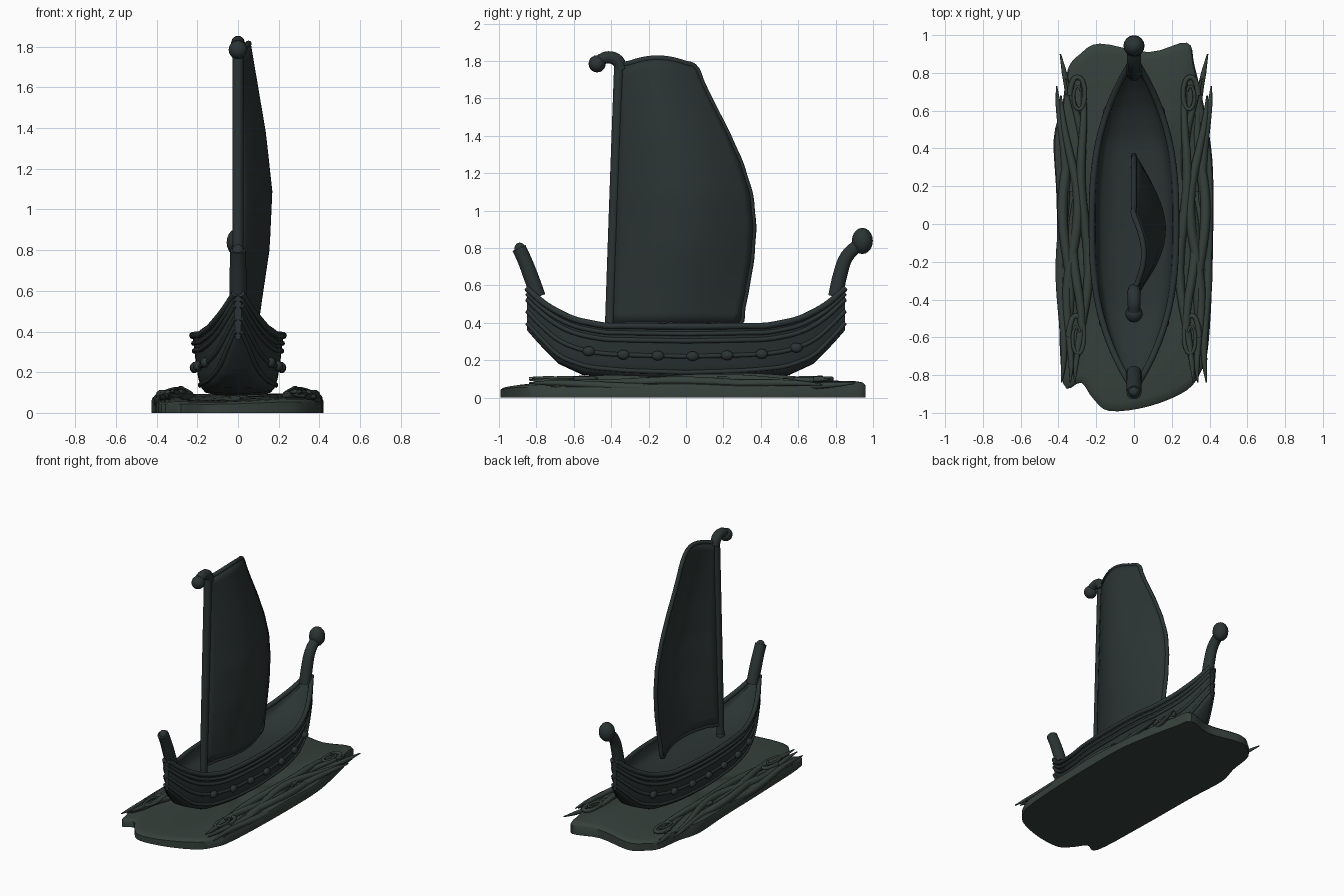
import bpy, bmesh
from math import sin, cos, pi
from mathutils import Vector

if "Cube" in bpy.data.objects:
    bpy.data.objects.remove(bpy.data.objects["Cube"])


def material(name, col):
    m = bpy.data.materials.new(name)
    m.diffuse_color = (*col, 1)
    m.use_nodes = True
    m.node_tree.nodes["Principled BSDF"].inputs["Base Color"].default_value = m.diffuse_color
    return m


BOAT = material("dark_wood", (0.024, 0.034, 0.033))
SEA = material("dark_sea", (0.036, 0.052, 0.044))


def finish(ob, mat, angle=0.7):
    ob.data.materials.clear()
    ob.data.materials.append(mat)
    bpy.ops.object.select_all(action='DESELECT')
    ob.select_set(True)
    bpy.context.view_layer.objects.active = ob
    bpy.ops.object.shade_smooth_by_angle(angle=angle)
    return ob


def grid(name, rows, mat, closed=False, caps=False):
    """Skin a list of equal-length point rows."""
    bm = bmesh.new()
    vs = [[bm.verts.new(p) for p in r] for r in rows]
    n = len(rows[0])
    for a, b in zip(vs, vs[1:]):
        for i in range(n if closed else n - 1):
            j = (i + 1) % n
            bm.faces.new((a[i], a[j], b[j], b[i]))
    if caps:
        bm.faces.new(vs[0])
        bm.faces.new(vs[-1])
    bmesh.ops.recalc_face_normals(bm, faces=bm.faces)
    me = bpy.data.meshes.new(name)
    bm.to_mesh(me)
    bm.free()
    ob = bpy.data.objects.new(name, me)
    bpy.context.collection.objects.link(ob)
    return finish(ob, mat)


def tube(name, pts, r, mat, cyclic=False):
    """Smooth tube; r is one radius or one per point."""
    rs = r if isinstance(r, list) else [r] * len(pts)
    cu = bpy.data.curves.new(name, 'CURVE')
    cu.dimensions = '3D'
    cu.bevel_depth, cu.bevel_resolution, cu.resolution_u = 1, 3, 4
    cu.use_fill_caps = True
    sp = cu.splines.new('BEZIER')
    sp.bezier_points.add(len(pts) - 1)
    sp.use_cyclic_u = cyclic
    for b, p, q in zip(sp.bezier_points, pts, rs):
        b.co, b.radius = p, q
        b.handle_left_type = b.handle_right_type = 'AUTO'
    ob = bpy.data.objects.new(name, cu)
    bpy.context.collection.objects.link(ob)
    bpy.ops.object.select_all(action='DESELECT')
    ob.select_set(True)
    bpy.context.view_layer.objects.active = ob
    bpy.ops.object.convert(target='MESH')
    return finish(bpy.context.object, mat)


def ball(name, loc, scale, mat):
    bpy.ops.mesh.primitive_uv_sphere_add(segments=16, ring_count=10, location=loc)
    ob = bpy.context.object
    ob.name, ob.scale = name, scale
    return finish(ob, mat)


def lerp(table, t):
    for (a, p), (b, q) in zip(table, table[1:]):
        if t <= b:
            return p + (q - p) * (t - a) / (b - a)
    return table[-1][1]


# hull shape: keel and sheer heights along the length, and half section
KEEL = [(0, .085), (.3, .095), (.55, .12), (.68, .18), (.78, .28), (.85, .36)]
SHEER = [(0, .38), (.45, .385), (.6, .42), (.72, .475), (.8, .535), (.85, .585)]
SECTION = [(0, 0), (.01, .5), (.05, .72), (.14, .82), (.3, .88), (.6, .94), (1, 1)]


def hull_point(y, f, out=0.0):
    t = abs(y)
    w = .018 + .205 * (1 - (t / .85) ** 2.6)
    k, s = lerp(KEEL, t), lerp(SHEER, t)
    return Vector((w * lerp(SECTION, f) + out, y, k + (s - k) * f))


stations = [-.85 + 1.7 * i / 40 for i in range(41)]
rows = []
for y in stations:
    half = [hull_point(y, f) for f, _ in SECTION]
    rim = half[-1]
    d = .09 * (1 - (abs(y) / .85) ** 3) + .012
    # sunken deck inside the rim
    half += [Vector((rim.x * u, y, rim.z - d * v)) for u, v in
             ((.92, 0), (.87, .5), (.75, .82), (.4, .97), (0, 1))]
    left = [Vector((-p.x, p.y, p.z)) for p in half[1:-1]]
    rows.append(half + left[::-1])
grid("hull", rows, BOAT, closed=True, caps=True)

# gunwale, strakes and shield knobs on both sides
ys = stations[::2]
for s, side in ((1, "right"), (-1, "left")):
    for i, (f, r) in enumerate([(1, .017), (.87, .012), (.74, .013), (.46, .012), (.17, .012)]):
        pts = [hull_point(y, f) * 1 for y in ys]
        tube(f"strake_{side}_{i}", [(s * p.x, p.y, p.z) for p in pts], r, BOAT)
    for i in range(7):
        y = -.52 + .185 * i
        p = hull_point(y, .46, .012)
        ball(f"shield_{side}_{i}", (s * p.x, y, p.z), (.022, .033, .026), BOAT)

# stem and stern posts
tube("bow_post", [(0, -.79, .54), (0, -.83, .65), (0, -.865, .74), (0, -.893, .80)],
     [.042, .042, .04, .04], BOAT)
ball("bow_tip", (0, -.888, .795), (.03, .03, .034), BOAT)
tube("stern_post", [(0, .80, .54), (0, .825, .66), (0, .86, .755), (0, .93, .825)],
     [.042, .04, .038, .035], BOAT)
ball("stern_knob", (0, .943, .838), (.056, .056, .07), BOAT)

# mast with hooked finial
tube("mast", [(0, -.412, .29), (0, -.385, 1.05), (0, -.358, 1.77)], [.026, .027, .028], BOAT)
ball("mast_foot", (0, -.412, .295), (.03, .03, .02), BOAT)
tube("mast_hook", [(0, -.345, 1.75), (0, -.365, 1.80), (0, -.415, 1.82), (0, -.462, 1.805)],
     [.032, .036, .034, .032], BOAT)
ball("mast_knob", (0, -.475, 1.785), (.046, .046, .046), BOAT)

# billowing sail
LEECH = [(0, .285), (.12, .32), (.25, .35), (.38, .362), (.5, .345), (.62, .295),
         (.75, .215), (.87, .13), (1, .045)]
BELLY = [(0, .085), (.12, .108), (.3, .145), (.5, .158), (.7, .127), (.85, .09), (1, .052)]


def sail_point(u, v):
    y0, y1 = -.40 + .05 * v, lerp(LEECH, v)
    z = .395 + 1.375 * v + .045 * sin(pi * u) * v ** 3
    return (lerp(BELLY, v) * sin(pi * u ** .95), y0 + (y1 - y0) * u, z)


N = 24
sail = grid("sail", [[sail_point(i / 16, j / N) for i in range(17)] for j in range(N + 1)], BOAT)
sol = sail.modifiers.new("thickness", 'SOLIDIFY')
sol.thickness, sol.offset = .022, 0
edge = ([sail_point(i / 8, 0) for i in range(8)] + [sail_point(1, j / 16) for j in range(16)] +
        [sail_point(1 - i / 8, 1) for i in range(8)] + [sail_point(0, 1 - j / 8) for j in range(8)])
tube("sail_hem", edge, .015, BOAT, cyclic=True)

# irregular slab of water
OUT = [(-.18, .955), (.08, .91), (.28, .96), (.32, .84), (.375, .6), (.415, .34), (.42, 0),
       (.41, -.4), (.39, -.67), (.36, -.77), (.28, -.88), (.08, -.965), (-.13, -.99),
       (-.22, -.92), (-.28, -.84), (-.375, -.845), (-.4, -.4), (-.41, .13), (-.425, .45),
       (-.38, .63), (-.35, .82), (-.285, .9)]
loop = []
for i in range(len(OUT)):
    p0, p1, p2, p3 = (Vector(OUT[(i + k) % len(OUT)]) for k in (-1, 0, 1, 2))
    for t in (0, .25, .5, .75):
        loop.append(.5 * (2 * p1 + (p2 - p0) * t + (2 * p0 - 5 * p1 + 4 * p2 - p3) * t * t
                          + (3 * p1 - p0 - 3 * p2 + p3) * t ** 3))


def ring(s, h):
    return [(p.x * s, p.y * s, h * (.072 + .008 * p.y + .008 * sin(7 * p.y + 5 * p.x)))
            for p in loop]


grid("water_base", [ring(1, 0), ring(1, .75), ring(.985, .93), ring(.95, 1), ring(.7, 1.08),
                    ring(.35, 1.1), ring(.02, 1.1)], SEA, closed=True, caps=True)

# wave strands and foam curls along both sides
STRANDS = [(.26, .02, .095, 0), (.295, .03, .085, 2.2), (.325, .028, .09, 4.1),
           (.355, .024, .075, 1.1), (.375, .015, .065, 3.2)]
CURLS = [(.295, .68, .045, .11), (.295, .17, .035, .10), (.30, -.60, .045, .13)]
for s, side in ((1, "right"), (-1, "left")):
    for i, (x, amp, z, ph) in enumerate(STRANDS):
        pts, rad = [], []
        for k in range(17):
            t = k / 16
            y = -.84 + .04 * i * (i % 2) + (1.62 - .05 * (i % 3)) * t
            flare = .05 * abs(2 * t - 1) ** 3
            pts.append((s * (x + flare * (.4 if i > 2 else .8) + amp * sin(6.5 * y + ph)), y,
                        z + .014 * sin(5 * y + ph * 1.7)))
            rad.append(.004 + .022 * sin(pi * t) ** .5)
        tube(f"wave_{side}_{i}", pts, rad, SEA)
    for i, (x, y, a, b) in enumerate(CURLS):
        pts = [(s * (x + a * (1 - k / 22) * cos(k * pi / 5)), y + b * (1 - k / 22) * sin(k * pi / 5),
                .098 + .001 * k) for k in range(15)]
        tube(f"foam_curl_{side}_{i}", pts, [.015 - .0006 * k for k in range(15)], SEA)
